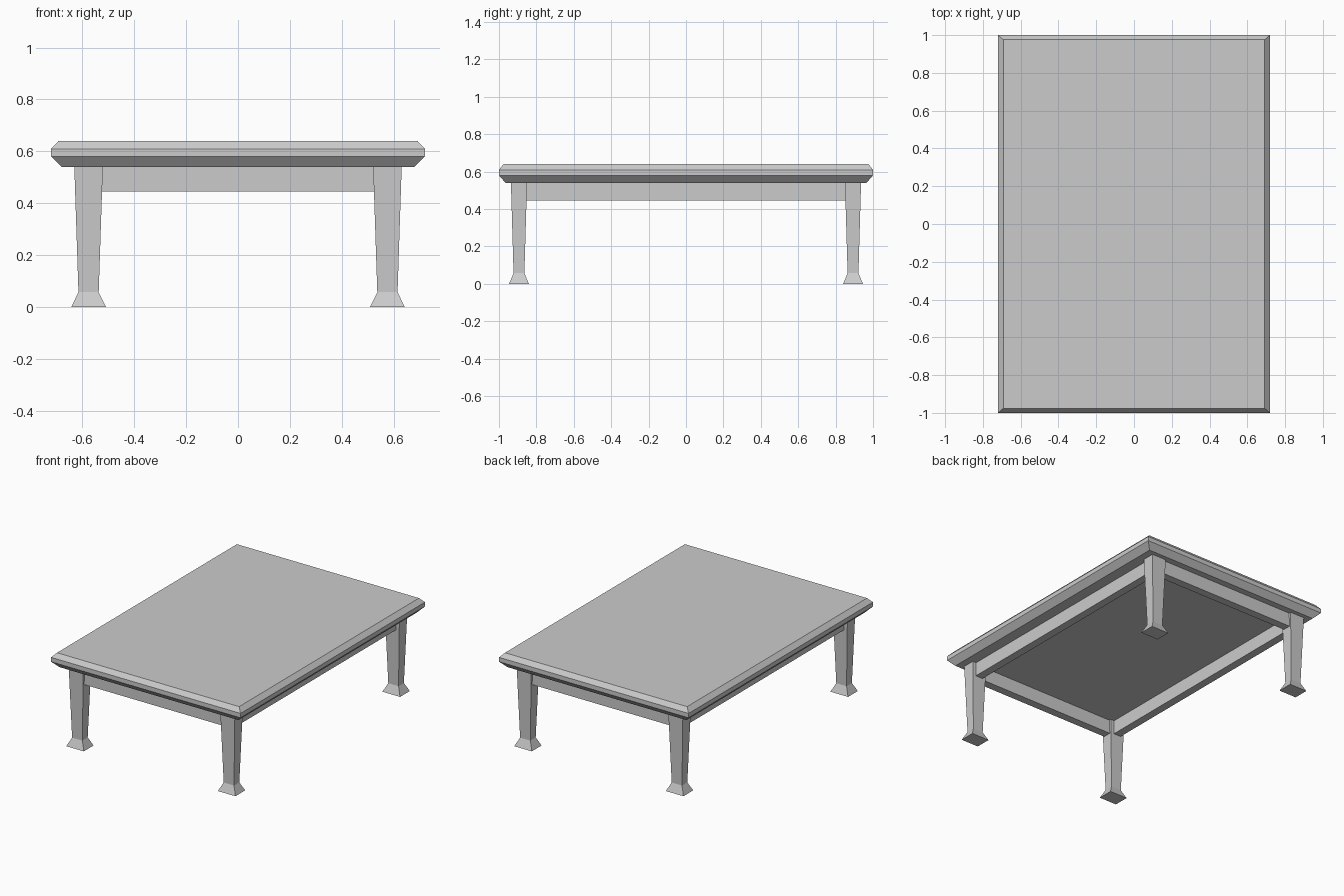
import bpy, bmesh

if "Cube" in bpy.data.objects:
    bpy.data.objects.remove(bpy.data.objects["Cube"])


def lofted_box(name, sections, centre=(0, 0)):
    """Stack of rectangles (half_x, half_y, z), joined and capped."""
    bm = bmesh.new()
    rings = []
    for hx, hy, z in sections:
        rings.append([bm.verts.new((centre[0] + sx * hx, centre[1] + sy * hy, z))
                      for sx, sy in ((-1, -1), (1, -1), (1, 1), (-1, 1))])
    bm.faces.new(rings[0][::-1])
    bm.faces.new(rings[-1])
    for a, b in zip(rings, rings[1:]):
        for i in range(4):
            j = (i + 1) % 4
            bm.faces.new((a[i], a[j], b[j], b[i]))
    mesh = bpy.data.meshes.new(name)
    bm.to_mesh(mesh)
    bm.free()
    obj = bpy.data.objects.new(name, mesh)
    bpy.context.collection.objects.link(obj)
    return obj


LEG_X, LEG_Y = 0.576, 0.893

# Table top with bevelled upper and lower edges
lofted_box("table_top", [(0.68, 0.965, 0.54), (0.72, 1.0, 0.58),
                         (0.72, 1.0, 0.61), (0.692, 0.976, 0.64)])

# Tapered legs with flared feet
leg_sections = [(0.067, 0.053, 0), (0.039, 0.029, 0.057), (0.055, 0.043, 0.54)]
for y_name, sy in (("front", -1), ("back", 1)):
    for x_name, sx in (("left", -1), ("right", 1)):
        lofted_box(f"{y_name}_{x_name}_leg", leg_sections, (sx * LEG_X, sy * LEG_Y))

# Aprons between the legs
for name, s in (("front", -1), ("back", 1)):
    lofted_box(f"{name}_apron", [(0.53, 0.028, 0.445), (0.53, 0.028, 0.54)], (0, s * LEG_Y))
for name, s in (("left", -1), ("right", 1)):
    lofted_box(f"{name}_apron", [(0.028, 0.86, 0.445), (0.028, 0.86, 0.54)], (s * LEG_X, 0))
